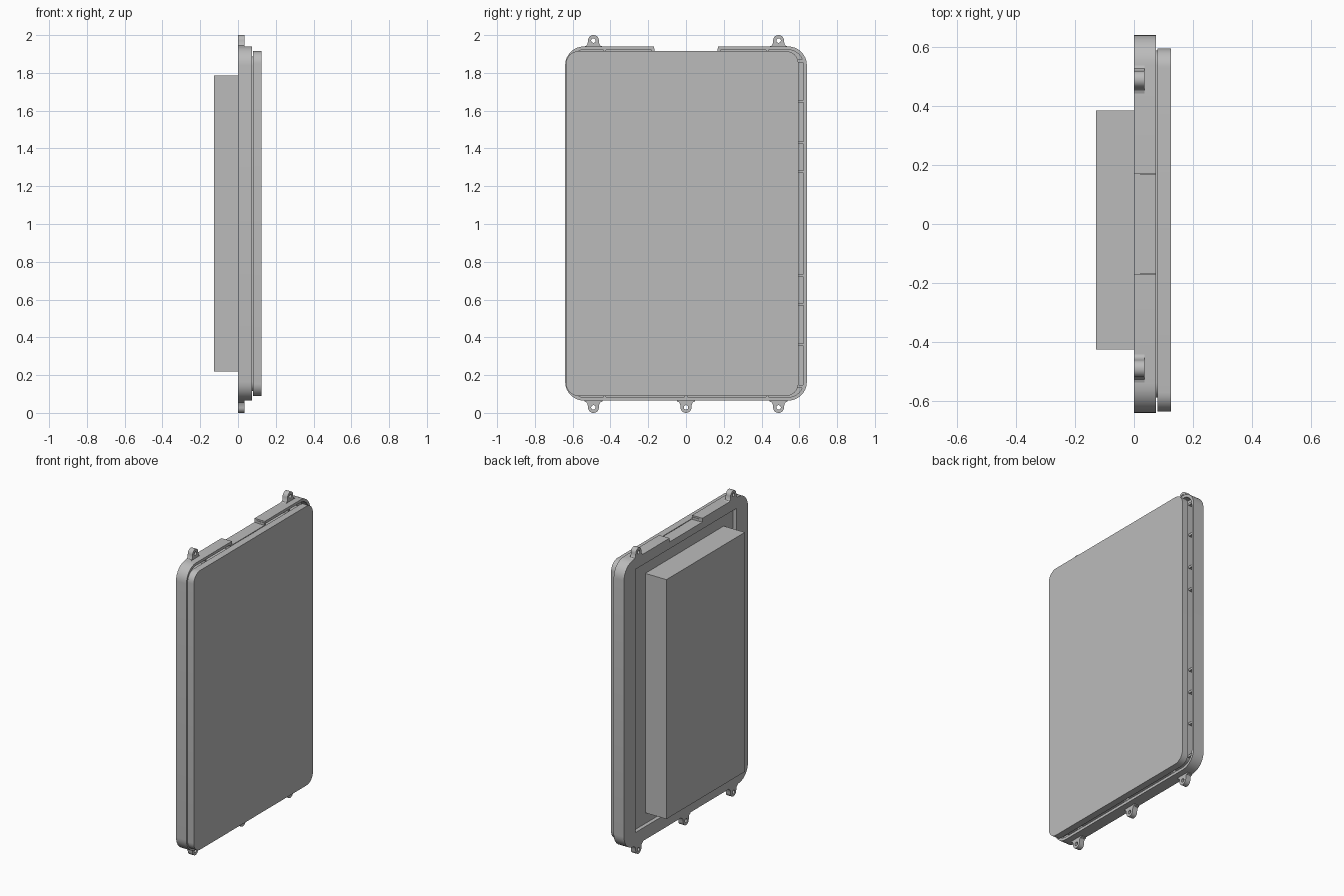
import bpy, bmesh
from math import sin, cos, pi, radians

cube = bpy.data.objects.get("Cube")
if cube:
    bpy.data.objects.remove(cube, do_unlink=True)

grey = bpy.data.materials.new("plain_grey")
grey.use_nodes = True
GREY = (0.5, 0.5, 0.5, 1)
grey.diffuse_color = GREY
grey.node_tree.nodes["Principled BSDF"].inputs["Base Color"].default_value = GREY


def arc(cy, cz, r, a0, a1, n=8):
    steps = [radians(a0 + (a1 - a0) * i / n) for i in range(n + 1)]
    return [(cy + r * cos(a), cz + r * sin(a)) for a in steps]


def rounded(y0, y1, z0, z1, r):
    """Outline of a rounded rectangle in the y-z plane."""
    return (arc(y1 - r, z1 - r, r, 0, 90) + arc(y0 + r, z1 - r, r, 90, 180)
            + arc(y0 + r, z0 + r, r, 180, 270) + arc(y1 - r, z0 + r, r, 270, 360))


def prism(name, outline, x0, x1):
    """Extrude a y-z outline along x."""
    bm = bmesh.new()
    face = bm.faces.new([bm.verts.new((x0, y, z)) for y, z in outline])
    ext = bmesh.ops.extrude_face_region(bm, geom=[face])["geom"]
    for v in ext:
        if isinstance(v, bmesh.types.BMVert):
            v.co.x = x1
    bmesh.ops.recalc_face_normals(bm, faces=bm.faces)
    mesh = bpy.data.meshes.new(name)
    bm.to_mesh(mesh)
    bm.free()
    mesh.materials.append(grey)
    obj = bpy.data.objects.new(name, mesh)
    bpy.context.collection.objects.link(obj)
    return obj


def box(name, x0, x1, y0, y1, z0, z1):
    return prism(name, [(y0, z0), (y1, z0), (y1, z1), (y0, z1)], x0, x1)


def activate(obj):
    bpy.ops.object.select_all(action="DESELECT")
    obj.select_set(True)
    bpy.context.view_layer.objects.active = obj


def cut(obj, cutter):
    mod = obj.modifiers.new("cut", "BOOLEAN")
    mod.operation = "DIFFERENCE"
    mod.solver = "EXACT"
    mod.object = cutter
    activate(obj)
    bpy.ops.object.modifier_apply(modifier=mod.name)
    bpy.data.objects.remove(cutter, do_unlink=True)


def smooth(obj):
    activate(obj)
    bpy.ops.object.shade_smooth_by_angle(angle=radians(30))


# Frame: tray with a channel on the plate side, a recess behind and a top notch
frame = prism("frame", rounded(-.64, .64, .065, 1.94, .1), 0, .075)
cut(frame, prism("channel_cutter", rounded(-.622, .622, .083, 1.922, .082), .03, .1))
cut(frame, box("recess_cutter", -.1, .025, -.52, .52, .15, 1.87))
cut(frame, box("notch_cutter", -.1, .1, -.17, .17, 1.915, 2.1))
smooth(frame)

# Closed sill under the notch
box("notch_sill", .02, .075, -.17, .17, 1.87, 1.915)
for side in (-1, 1):
    y = side * .175
    box("notch_cheek", .02, .0745, y - .008, y + .008, 1.87, 1.93)

# Core block that carries the cover plate
smooth(prism("core_block", rounded(-.588, .588, .117, 1.888, .05), .028, .085))

# Ribs across the channel
for z in (.14, .36, .575, .727, 1.277, 1.43, 1.65, 1.863):
    for side in (-1, 1):
        lo, hi = sorted((side * .58, side * .63))
        box("side_rib", .025, .07, lo, hi, z - .007, z + .007)
for y in (-.43, 0, .43):
    box("bottom_rib", .025, .07, y - .007, y + .007, .075, .125)
    if y:
        box("top_rib", .025, .07, y - .007, y + .007, 1.88, 1.93)

# Cover plate
smooth(prism("cover_plate", rounded(-.635, .595, .09, 1.915, .065), .08, .125))

# Box on the rear, seated in the recess
box("rear_box", -.128, .028, -.425, .385, .22, 1.785)


# Mounting ears with flared feet and a hole
def ear(y, edge, up):
    half = [(.047, -.008), (.047, 0), (.037, .004), (.031, .013)]
    pts = half + arc(0, .031, .029, 0, 180, 14) + [(-a, b) for a, b in reversed(half)]
    tab = prism("mounting_ear", [(y + a, edge + up * b) for a, b in pts], 0, .035)
    cut(tab, prism("hole_cutter", arc(y, edge + up * .031, .012, 0, 337.5, 15), -.1, .1))
    smooth(tab)


for y in (-.49, .49):
    ear(y, 1.94, 1)
for y in (-.49, 0, .49):
    ear(y, .06, -1)
